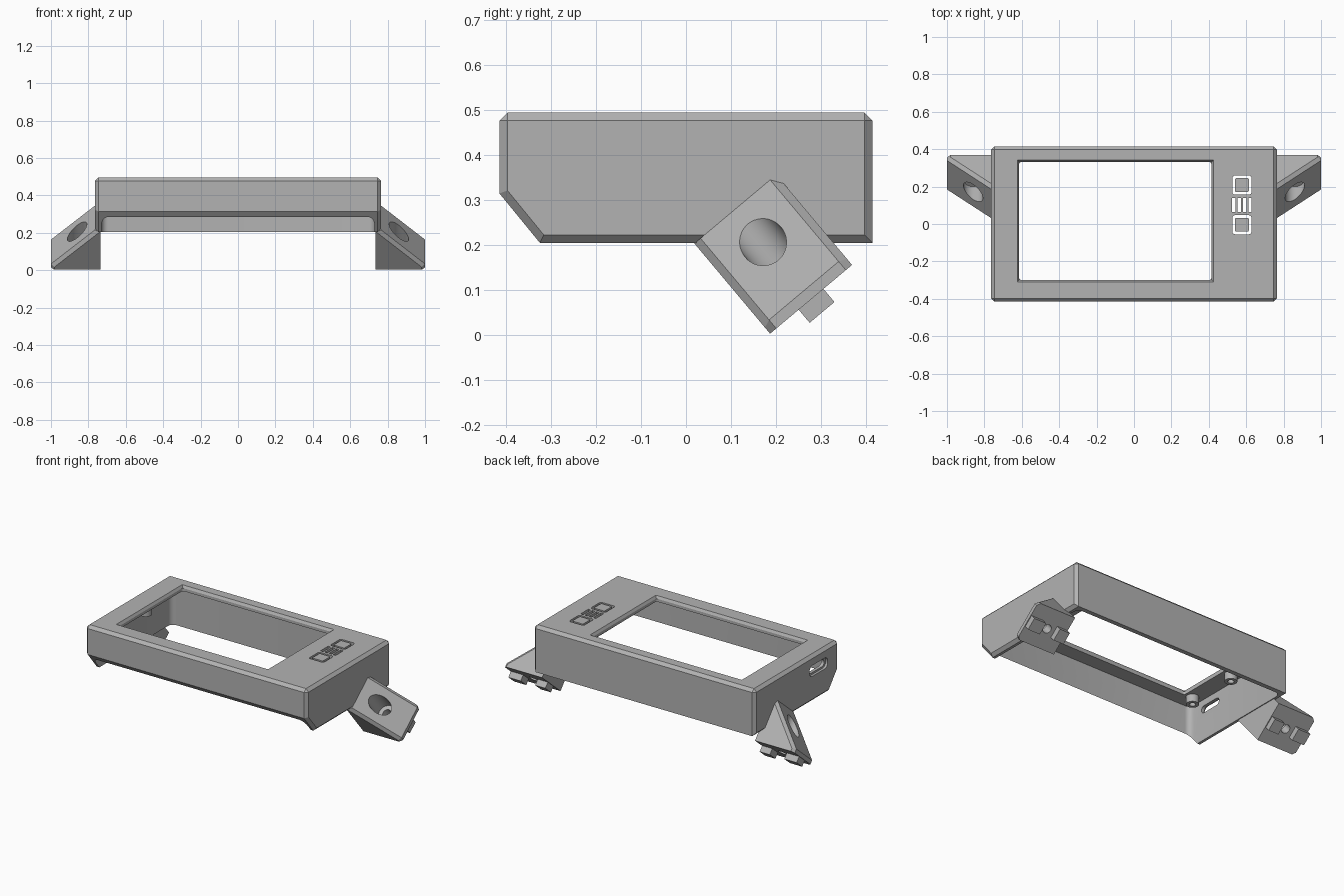
import bpy, bmesh, math
from mathutils import Matrix

if "Cube" in bpy.data.objects:
    bpy.data.objects.remove(bpy.data.objects["Cube"])

grey = bpy.data.materials.new("matte grey plastic")
colour = (0.45, 0.45, 0.45, 1)
grey.use_nodes = True
grey.diffuse_color = colour
grey.node_tree.nodes["Principled BSDF"].inputs["Base Color"].default_value = colour


def finish(bm, name):
    bmesh.ops.recalc_face_normals(bm, faces=bm.faces)
    mesh = bpy.data.meshes.new(name)
    bm.to_mesh(mesh)
    bm.free()
    mesh.materials.append(grey)
    obj = bpy.data.objects.new(name, mesh)
    bpy.context.collection.objects.link(obj)
    return obj


def bevel(bm, edges, size, segments=1):
    bmesh.ops.bevel(bm, geom=edges, offset=size, segments=segments,
                    affect='EDGES', profile=0.5)


def prism(points, vector):
    """Extrude a closed outline along a vector."""
    bm = bmesh.new()
    face = bm.faces.new([bm.verts.new(p) for p in points])
    new = bmesh.ops.extrude_face_region(bm, geom=[face])["geom"]
    bmesh.ops.translate(bm, vec=vector, verts=[v for v in new if isinstance(v, bmesh.types.BMVert)])
    bmesh.ops.recalc_face_normals(bm, faces=bm.faces)
    return bm


def box(name, x, y, z, radius=0, axis=2, grow=0):
    """Box from ranges; edges along axis are rounded, top may flare out."""
    outline = [(x[0], y[0], z[0]), (x[1], y[0], z[0]), (x[1], y[1], z[0]), (x[0], y[1], z[0])]
    bm = prism(outline, (0, 0, z[1] - z[0]))
    cx, cy = sum(x) / 2, sum(y) / 2
    for v in bm.verts:
        if grow and v.co.z > sum(z) / 2:
            v.co.x += math.copysign(grow, v.co.x - cx)
            v.co.y += math.copysign(grow, v.co.y - cy)
    if radius:
        edges = [e for e in bm.edges
                 if abs((e.verts[0].co - e.verts[1].co).normalized()[axis]) > 0.5]
        bevel(bm, edges, radius, 5)
    return finish(bm, name)


def cylinder(name, radius, x, y, z, sides=40):
    bm = bmesh.new()
    bmesh.ops.create_cone(bm, cap_ends=True, segments=sides, radius1=radius, radius2=radius,
                          depth=z[1] - z[0], matrix=Matrix.Translation((x, y, sum(z) / 2)))
    return finish(bm, name)


def boolean(obj, tool, operation='DIFFERENCE'):
    mod = obj.modifiers.new("cut", 'BOOLEAN')
    mod.operation, mod.object, mod.solver = operation, tool, 'EXACT'
    bpy.context.view_layer.objects.active = obj
    bpy.ops.object.modifier_apply(modifier=mod.name)
    bpy.data.objects.remove(tool)


def smooth(obj):
    bpy.ops.object.select_all(action='DESELECT')
    obj.select_set(True)
    bpy.context.view_layer.objects.active = obj
    bpy.ops.object.shade_smooth_by_angle(angle=math.radians(25))


# Housing: side outline with a sloped front underside
W, D, LOW, TOP = 0.765, 0.415, 0.205, 0.495
side = [(-D, 0.315), (-0.325, LOW), (D, LOW), (D, TOP), (-D, TOP)]
bm = prism([(-W, y, z) for y, z in side], (2 * W, 0, 0))
chamfered = []
for e in bm.edges:
    a, b = (v.co for v in e.verts)
    along_x = abs(a.x - b.x) > 0.1
    if min(a.z, b.z) > TOP - 0.01 or not along_x:
        chamfered.append(e)
bevel(bm, chamfered, 0.018)
housing = finish(bm, "housing")

# Open underside, screen window and side port
boolean(housing, box("cavity", (-0.73, 0.73), (-0.39, 0.387), (0, 0.462), 0.035))
boolean(housing, box("window", (-0.615, 0.415), (-0.3, 0.332), (0.4, 0.6), 0.015))
boolean(housing, box("window_bevel", (-0.615, 0.415), (-0.3, 0.332), (0.48, 0.5), grow=0.012))
boolean(housing, box("port", (-0.9, -0.7), (-0.29, -0.14), (0.378, 0.422), 0.021, 0))
boolean(housing, box("port_recess", (-0.9, -0.75), (-0.305, -0.125), (0.366, 0.434), 0.03, 0))

# Push keys sit in square holes, with a slotted grille between them
BX = 0.577
for y in (0.208, -0.004):
    boolean(housing, box("key_hole", (BX - 0.051, BX + 0.051), (y - 0.051, y + 0.051),
                         (0.4, 0.6), 0.014))
for i in range(4):
    x = BX + (i - 1.5) * 0.029
    boolean(housing, box("grille_slot", (x - 0.009, x + 0.009), (0.064, 0.14), (0.4, 0.6)))
smooth(housing)
for name, y in (("upper_key", 0.208), ("lower_key", -0.004)):
    key = box(name, (BX - 0.037, BX + 0.037), (y - 0.037, y + 0.037), (0.45, TOP), 0.008)
    smooth(key)

# Screw posts under the top plate beside the port
for name, y in (("front_screw_post", -0.29), ("rear_screw_post", 0.04)):
    post = cylinder(name, 0.036, -0.665, y, (0.415, 0.465))
    boolean(post, cylinder("bore", 0.018, -0.665, y, (0.4, 0.45), 24))
    smooth(post)

# Tilted wedge feet with a counterbored screw hole and a split locating rib
WIDTH, HX = 0.238, 0.86
MID = WIDTH / 2
tilt = Matrix.Translation((0, 0.187, 0.003)) @ Matrix.Rotation(math.radians(40), 4, 'X')
wedge = [(0.735, 0), (1, 0), (1, 0.025), (0.765, 0.262), (0.735, 0.262)]
for name, sign in (("left_foot", 1), ("right_foot", -1)):
    bm = prism([(x, 0, h) for x, h in wedge], (0, WIDTH, 0))
    ends = []
    for e in bm.edges:
        a, b = (v.co for v in e.verts)
        if abs(a.y - b.y) < 0.01 and min(a.x, b.x) > 0.75:
            if max(a.z, b.z) > 0.01:
                ends.append(e)
    bevel(bm, ends, 0.018)
    foot = finish(bm, name)
    for x in ((0.74, 0.81), (0.91, 0.995)):
        boolean(foot, box("rib", x, (MID - 0.036, MID + 0.036), (-0.038, 0.01)), 'UNION')
    boolean(foot, cylinder("counterbore", 0.052, HX, MID, (0.06, 0.4)))
    boolean(foot, cylinder("screw_hole", 0.026, HX, MID, (-0.1, 0.1)))
    foot.data.transform(Matrix.Scale(sign, 4, (1, 0, 0)) @ tilt)
    if sign < 0:
        foot.data.flip_normals()
    smooth(foot)
